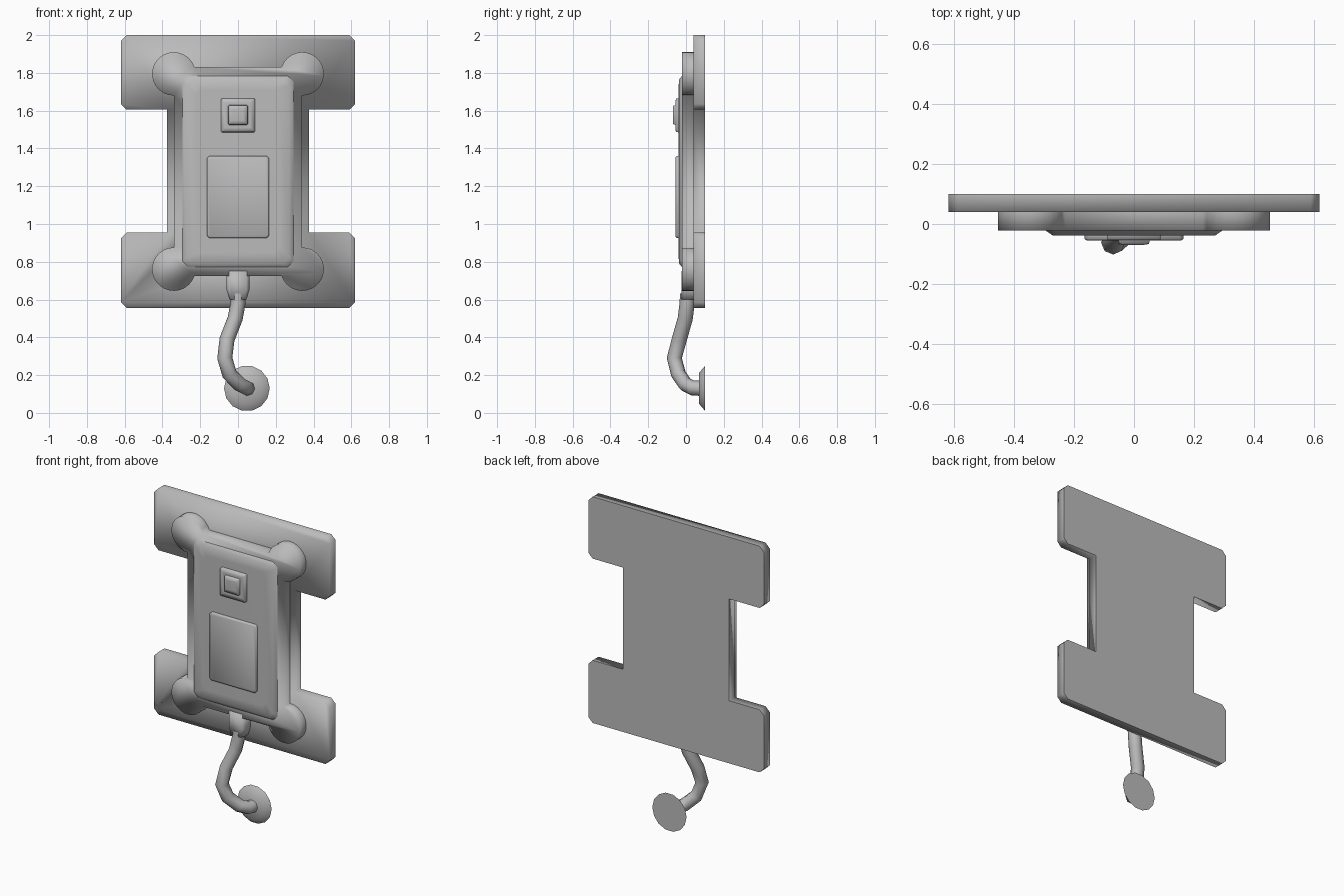
import bpy, bmesh
from math import sin, cos, radians, pi

cube = bpy.data.objects.get("Cube")
if cube:
    bpy.data.objects.remove(cube)

grey = bpy.data.materials.new("plain grey")
grey.use_nodes = True
grey.diffuse_color = (0.5, 0.5, 0.5, 1)
grey.node_tree.nodes["Principled BSDF"].inputs["Base Color"].default_value = (0.5, 0.5, 0.5, 1)


def rect(w, h, cz, c, cx=0):
    """Chamfered rectangle outline in x, z (half sizes w, h)."""
    pts = []
    for sx, sz in ((1, 1), (-1, 1), (-1, -1), (1, -1)):
        a = (cx + sx * w, cz + sz * (h - c))
        b = (cx + sx * (w - c), cz + sz * h)
        pts += [a, b] if sx * sz > 0 else [b, a]
    return pts


def ring(cx, cz, r, n):
    return [(cx + r * cos(2 * pi * i / n), cz + r * sin(2 * pi * i / n)) for i in range(n)]


def loft(name, layers):
    """Join matching outlines from back to front; soft front, crisp back rim."""
    bm = bmesh.new()
    loops = [[bm.verts.new((x, y, z)) for x, z in outline] for y, outline in layers]
    back = bm.faces.new(loops[0])
    bm.faces.new(loops[-1])
    n = len(loops[0])
    for lo, hi in zip(loops, loops[1:]):
        for i in range(n):
            j = (i + 1) % n
            bm.faces.new((lo[i], lo[j], hi[j], hi[i]))
    bmesh.ops.recalc_face_normals(bm, faces=bm.faces)
    for f in bm.faces:
        f.smooth = True
    for e in back.edges:
        e.smooth = False
    mesh = bpy.data.meshes.new(name)
    bm.to_mesh(mesh)
    bm.free()
    mesh.materials.append(grey)
    obj = bpy.data.objects.new(name, mesh)
    bpy.context.collection.objects.link(obj)
    return obj


# Back plate: H outline with chamfered outer corners, mirrored in x
c = 0.03
right = [(0.62 - c, 0.555), (0.62, 0.555 + c), (0.62, 0.955 - c), (0.62 - c, 0.955),
         (0.375, 0.955), (0.375, 1.605), (0.62 - c, 1.605), (0.62, 1.605 + c),
         (0.62, 2 - c), (0.62 - c, 2)]
plate = right + [(-x, z) for x, z in reversed(right)]
loft("back_plate", [(0.1, plate), (0.04, plate)])

# Body: rectangle with a round lobe on each corner
mid = 1.278
arc = [radians(-90 + 252 * i / 18) for i in range(19)]
lobe = [(0.34 + 0.115 * cos(a), 0.517 + 0.115 * sin(a)) for a in arc]
half = lobe + [(-x, z) for x, z in reversed(lobe)]
body = [(x, mid + z) for x, z in half] + [(-x, mid - z) for x, z in half]
loft("body", [(0.04, body), (-0.022, body)])

# Raised front panel with sloping rim
loft("front_panel", [(-0.015, rect(0.3, 0.51, mid, 0.03)),
                     (-0.022, rect(0.295, 0.505, mid, 0.03)),
                     (-0.038, rect(0.272, 0.485, mid, 0.03)),
                     (-0.039, rect(0.22, 0.43, mid, 0.03))])

# Screen
loft("screen", [(-0.035, rect(0.165, 0.217, 1.143, 0.012)),
                (-0.05, rect(0.165, 0.217, 1.143, 0.012)),
                (-0.055, rect(0.158, 0.21, 1.143, 0.012))])

# Button base and stepped button
loft("button_base", [(-0.035, rect(0.09, 0.09, 1.575, 0.004)),
                     (-0.054, rect(0.088, 0.088, 1.575, 0.004)),
                     (-0.055, rect(0.065, 0.065, 1.575, 0.004))])
loft("button", [(-0.05, rect(0.053, 0.053, 1.577, 0.004)),
                (-0.067, rect(0.05, 0.05, 1.577, 0.004)),
                (-0.07, rect(0.03, 0.03, 1.577, 0.004))])

# Cable socket below the body
socket = [(0.06, 0.75), (-0.06, 0.75), (-0.06, 0.65), (-0.045, 0.6), (0.045, 0.6), (0.06, 0.65)]
loft("cable_socket", [(0.04, socket), (-0.005, socket),
                      (-0.025, [(x * 0.75, z) for x, z in socket])])

# Cable
path = [(0, 0.008, 0.63), (0, 0.006, 0.58), (-0.015, -0.004, 0.5), (-0.058, -0.035, 0.39),
        (-0.07, -0.062, 0.29), (-0.045, -0.04, 0.205), (0.01, -0.002, 0.15),
        (0.045, 0.035, 0.132), (0.05, 0.075, 0.13)]
curve = bpy.data.curves.new("cable", "CURVE")
curve.dimensions = "3D"
curve.bevel_depth = 0.04
curve.bevel_resolution = 2
curve.use_fill_caps = True
spline = curve.splines.new("POLY")
spline.points.add(len(path) - 1)
for p, co in zip(spline.points, path):
    p.co = (*co, 1)
spline.use_smooth = True
curve.materials.append(grey)
bpy.context.collection.objects.link(bpy.data.objects.new("cable", curve))

# Round pad at the cable end
pad = loft("cable_pad", [(0.1, ring(0.047, 0.13, 0.121, 14)),
                         (0.07, ring(0.047, 0.13, 0.085, 14))])
